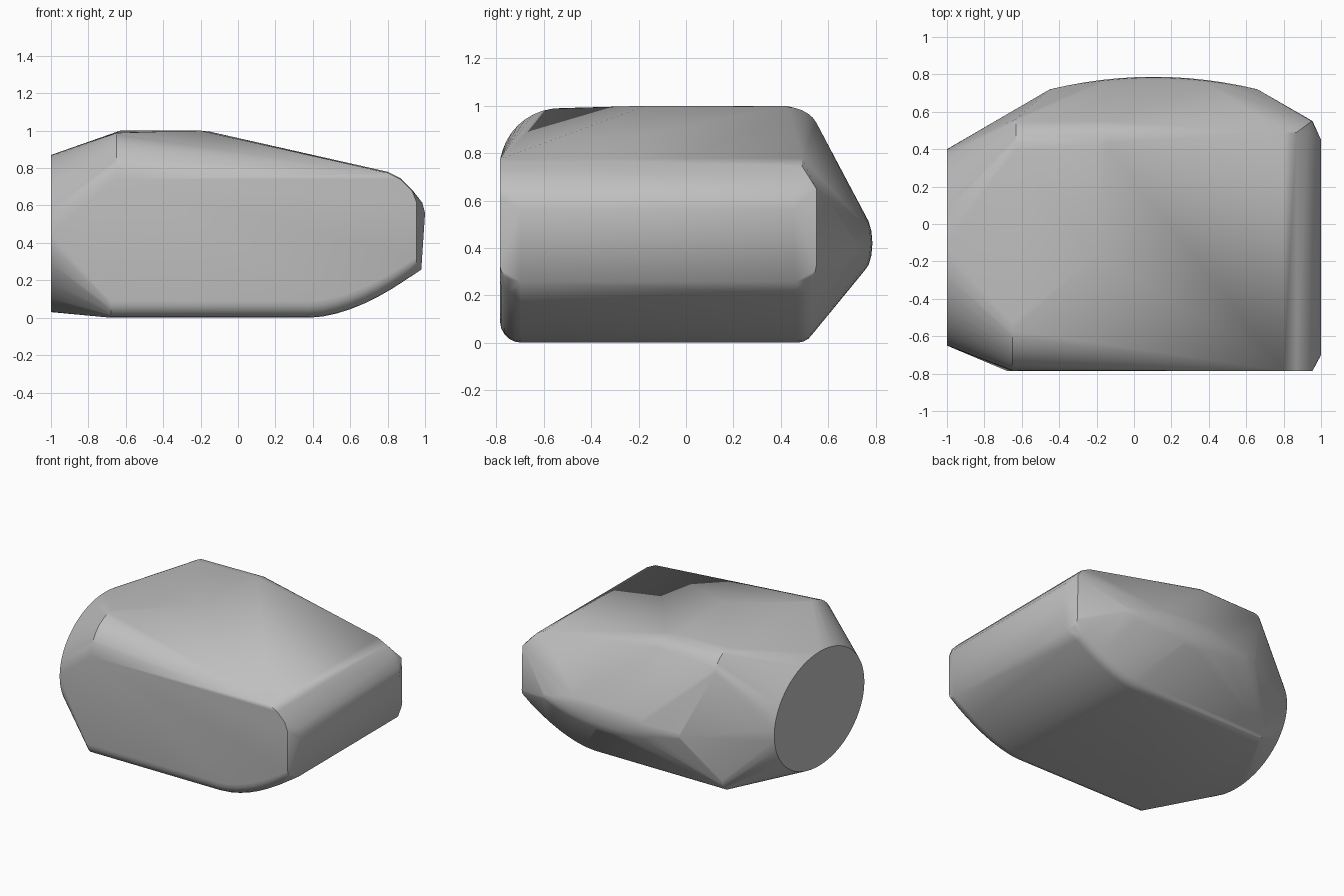
import bpy, bmesh, math

cube = bpy.data.objects.get("Cube")
if cube:
    bpy.data.objects.remove(cube, do_unlink=True)

grey = bpy.data.materials.new("plain_grey")
grey.use_nodes = True
grey.diffuse_color = (0.52, 0.52, 0.52, 1)
grey.node_tree.nodes["Principled BSDF"].inputs["Base Color"].default_value = (0.52, 0.52, 0.52, 1)

pts = []


def section(x, yz):
    """Add an outline of (y, z) points at one x."""
    pts.extend((x, y, z) for y, z in yz)


def arc(cy, cz, ry, rz, start, end, steps):
    """Elliptical arc in the y-z plane, angles in degrees."""
    angles = [math.radians(start + (end - start) * i / steps) for i in range(steps + 1)]
    return [(cy + ry * math.cos(a), cz + rz * math.sin(a)) for a in angles]


# Round flat end
section(-1, arc(-0.125, 0.45, 0.525, 0.42, 0, 360, 64))

# Top: large front rounding, smaller back rounding, flat ridge
section(-0.65, arc(-0.53, 0.74, 0.255, 0.25, 90, 180, 10))
section(-0.63, arc(0.4, 0.85, 0.165, 0.15, 10, 90, 6))
section(-0.15, arc(0.42, 0.89, 0.14, 0.105, 10, 85, 6))
section(-0.2, [(-0.17, 1), (0.42, 1)])

# Underside: rounded long edges, sweeping up towards the blunt end
bottom = [(-0.68, 0)]
for i in range(9):
    t = i / 8
    bottom.append((0.38 + 0.59 * t, 0.255 * t ** 1.75))
for x, z in bottom:
    r = 0.09 if x < 0.9 else 0.07
    x_side = min(x, 0.955)
    section(x_side, arc(-0.695, z + r, 0.09, r, 180, 270, 5))
    section(x_side, arc(0.47, z + r, 0.08, r, 270, 360, 5))

# Blunt end: rounded upper edge, inset at the two sides
for x, z in [(0.8, 0.78), (0.87, 0.745), (0.93, 0.685), (0.955, 0.62)]:
    section(x, [(-0.785, z - 0.005), (0.49, z)])
section(0.95, [(0.55, 0.65), (0.55, 0.35), (-0.785, 0.32)])
section(0.985, [(-0.72, 0.615), (0.46, 0.615)])
section(1, [(-0.7, 0.56), (0.45, 0.56)])
section(0.98, [(-0.7, 0.257), (0.465, 0.257)])

# Gently bowed back ridge
for i in range(13):
    s = -1 + i / 6
    y = 0.787 - 0.067 * s * s
    h = 0.12 * (1 - 0.6 * s * s)
    section(0.105 + 0.555 * s, arc(y - 0.045, 0.42, 0.045, h, -75, 75, 6))

# Skin the sections as one convex shell
bm = bmesh.new()
for p in pts:
    bm.verts.new(p)
hull = bmesh.ops.convex_hull(bm, input=bm.verts)
bmesh.ops.delete(bm, geom=[v for v in bm.verts if not v.link_faces], context='VERTS')
bmesh.ops.dissolve_limit(bm, angle_limit=math.radians(0.5), verts=bm.verts, edges=bm.edges)
bmesh.ops.recalc_face_normals(bm, faces=bm.faces)
mesh = bpy.data.meshes.new("rounded_body")
bm.to_mesh(mesh)
bm.free()
mesh.materials.append(grey)
body = bpy.data.objects.new("rounded_body", mesh)
bpy.context.collection.objects.link(body)

bpy.ops.object.select_all(action='DESELECT')
body.select_set(True)
bpy.context.view_layer.objects.active = body
bpy.ops.object.shade_smooth_by_angle(angle=math.radians(32))
